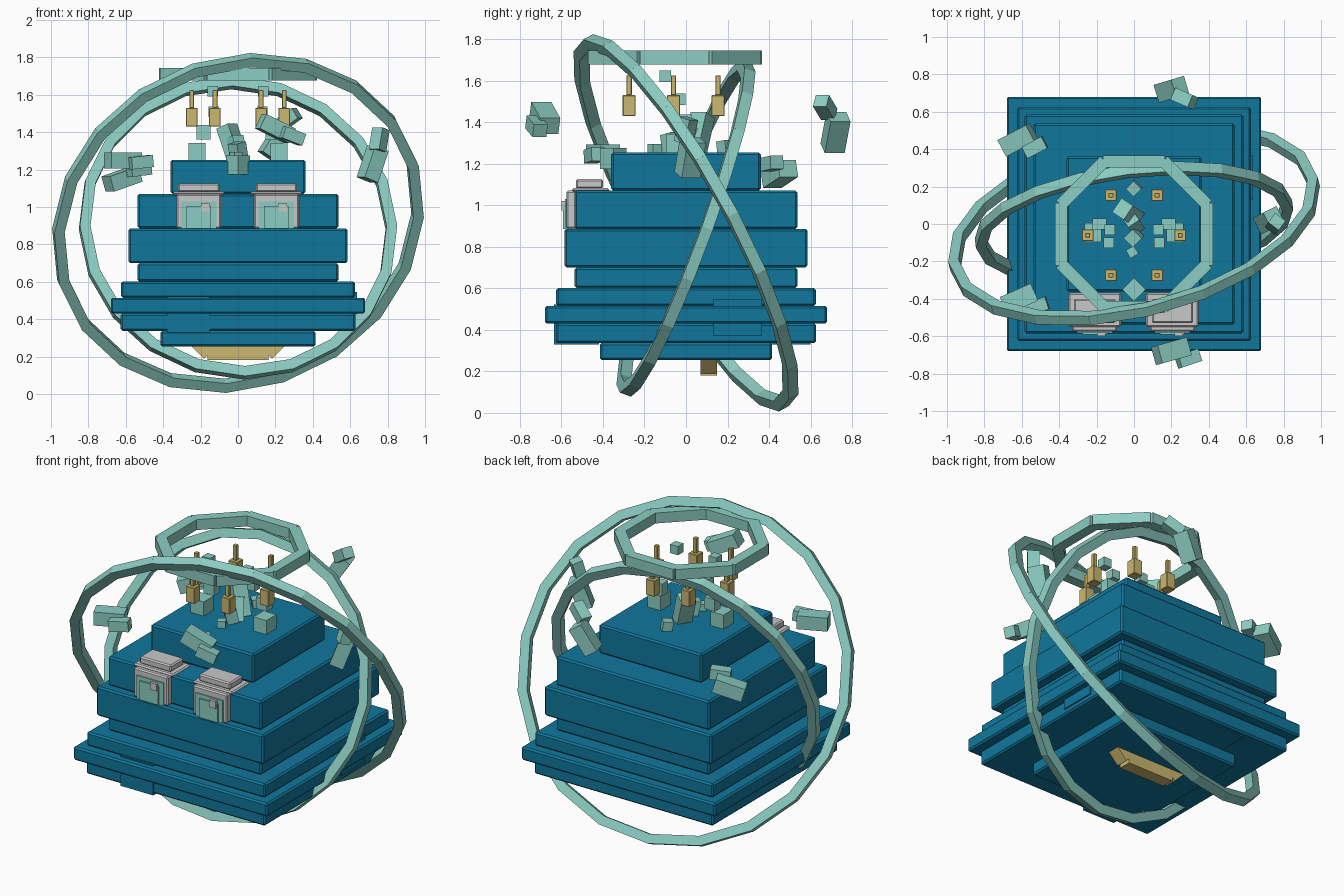
import bpy, bmesh, math
from mathutils import Vector, Matrix

old = bpy.data.objects.get("Cube")
if old:
    bpy.data.objects.remove(old)


def material(name, rgb):
    m = bpy.data.materials.new(name)
    m.use_nodes = True
    m.diffuse_color = (*rgb, 1)
    m.node_tree.nodes["Principled BSDF"].inputs["Base Color"].default_value = (*rgb, 1)
    return m


BLUE = material("deep blue", (0.005, 0.185, 0.335))
TEAL = material("pale teal", (0.26, 0.61, 0.54))
GOLD = material("brass", (0.60, 0.48, 0.16))
GREY = material("light grey", (0.58, 0.58, 0.58))


def build(name, matrices, mat, bevel=0.0):
    """One object made of unit cubes, each placed by a matrix."""
    bm = bmesh.new()
    for mx in matrices:
        bmesh.ops.create_cube(bm, size=1, matrix=mx)
    me = bpy.data.meshes.new(name)
    bm.to_mesh(me)
    bm.free()
    me.materials.append(mat)
    ob = bpy.data.objects.new(name, me)
    bpy.context.collection.objects.link(ob)
    if bevel:
        mod = ob.modifiers.new("bevel", "BEVEL")
        mod.width = bevel
        mod.segments = 1
    return ob


def span(x0, x1, y0, y1, z0, z1):
    return (Matrix.Translation(((x0 + x1) / 2, (y0 + y1) / 2, (z0 + z1) / 2))
            @ Matrix.Diagonal((x1 - x0, y1 - y0, z1 - z0, 1)))


def aimed(centre, axis, size):
    """A box whose long side follows the given axis."""
    rot = Vector(axis).to_track_quat("X", "Z").to_matrix().to_4x4()
    return Matrix.Translation(centre) @ rot @ Matrix.Diagonal((*size, 1))


def ring(name, centre, side, top, count, width, half_step, mat, only=None):
    """Straight bars set round a circle spanned by two radius vectors."""
    u, r = Vector(side).normalized(), Vector(side).length
    v = Vector(top) - u * Vector(top).dot(u)
    v.normalize()
    n = u.cross(v)
    step = 2 * math.pi / count
    length = 2 * r * math.sin(step / 2) * 1.035
    bars = []
    for i in only or range(count):
        a = (i + half_step) * step
        out = u * math.cos(a) + v * math.sin(a)
        tangent = n.cross(out)
        rot = Matrix((tangent, out, n)).transposed().to_4x4()
        pos = Vector(centre) + out * r * math.cos(step / 2)
        bars.append(Matrix.Translation(pos) @ rot @ Matrix.Diagonal((length, width, width, 1)))
    return build(name, bars, mat)


# Stepped body
tiers = [(0.415, 0.255, 0.337), (0.627, 0.337, 0.43), (0.68, 0.43, 0.515),
         (0.625, 0.515, 0.602), (0.537, 0.602, 0.70), (0.585, 0.70, 0.886),
         (0.537, 0.886, 1.07), (0.36, 1.07, 1.253)]
for i, (h, z0, z1) in enumerate(tiers):
    build(f"tier_{i + 1}", [span(-h, h, -h, h, z0, z1)], BLUE, 0.01)

# Blocks set into the lower tiers
build("front_inset_block", [span(-0.38, -0.15, -0.635, -0.42, 0.33, 0.522)], BLUE)
build("side_inset_block", [span(0.42, 0.635, 0.13, 0.365, 0.37, 0.545)], BLUE)
build("back_inset_block", [span(-0.32, -0.09, 0.4, 0.6, 0.33, 0.5)], BLUE)

# Keel: the lowest bars of a sunken ring
ring("keel", (0, 0.11, 0.60), (0.41, 0, 0), (0, 0, 0.41), 8, 0.08, 0.5, GOLD, only=[4.5, 5.5, 6.5])

# Orbiting rings and the crown
ring("large_ring", (0, 0, 0.915), (0.96, 0.22, 0.04), (0.075, -0.45, 0.86), 20, 0.056, 0.5, TEAL)
ring("small_ring", (0, 0, 0.89), (0.82, 0.1, 0), (-0.03, 0.28, 0.77), 20, 0.056, 0.5, TEAL)
ring("crown_ring", (0, -0.055, 1.711), (0.421, 0, 0), (0, 0.421, 0), 8, 0.066, 0, TEAL)

# Hanging lanterns in a hexagon
for i in range(6):
    a = i * math.pi / 3
    x, y = 0.247 * math.cos(a), -0.06 + 0.247 * math.sin(a)
    build(f"lantern_{i + 1}", [span(x - 0.031, x + 0.031, y - 0.031, y + 0.031, 1.43, 1.53),
                               span(x - 0.013, x + 0.013, y - 0.013, y + 0.013, 1.53, 1.625)],
          GOLD, 0.003)

# Front consoles
for side, x in (("right", -0.21), ("left", 0.205)):
    build(f"{side}_console_case", [
        span(x - 0.12, x + 0.12, -0.575, -0.5, 0.886, 1.07),
        span(x - 0.14, x + 0.14, -0.55, -0.37, 1.065, 1.082),
        span(x - 0.11, x + 0.11, -0.53, -0.4, 1.08, 1.125)], GREY, 0.008)
    build(f"{side}_console_panel", [
        span(x - 0.095, x + 0.095, -0.582, -0.55, 0.886, 1.03),
        span(x - 0.065, x + 0.065, -0.592, -0.55, 0.886, 1.005)], TEAL)
    build(f"{side}_console_button", [span(x + 0.012, x + 0.058, -0.6, -0.57, 0.975, 1.02)], GREY)

# Floating debris: a large and a small block in each group
debris = [
    ((-0.615, -0.40, 1.25), (0.9, 0.4, 0), (-0.52, -0.44, 1.24), (0.9, 0.3, 0.1)),
    ((-0.62, 0.45, 1.15), (0.85, 0.45, 0.3), (-0.53, 0.41, 1.20), (0.85, 0.45, 0.1)),
    ((0.20, -0.68, 1.42), (0.9, 0.25, -0.45), (0.29, -0.72, 1.38), (0.9, 0.3, -0.35)),
    ((0.20, 0.72, 1.35), (0.5, 0.15, 0.8), (0.27, 0.67, 1.47), (0.7, -0.3, 0.5)),
    ((0.72, 0.02, 1.23), (0.3, 0.15, 0.9), (0.755, 0.0, 1.36), (0.15, 0.2, 0.9))]
for i, (p, axis, q, axis2) in enumerate(debris):
    build(f"debris_{i + 1}", [aimed(p, axis, (0.18, 0.1, 0.085)),
                              aimed(q, axis2, (0.12, 0.07, 0.065))], TEAL)

# Tilted shards at the centre of the roof
build("centre_shards", [
    aimed((-0.03, 0.06, 1.34), (0.3, -0.2, -0.9), (0.2, 0.09, 0.08)),
    aimed((0.0, 0.0, 1.30), (-0.2, 0.3, 0.9), (0.16, 0.07, 0.06)),
    aimed((0.0, -0.07, 1.30), (1, 1, 0.3), (0.07, 0.07, 0.09)),
    aimed((-0.01, -0.15, 1.27), (1, 0.6, 0), (0.05, 0.05, 0.05)),
    aimed((0.0, 0.19, 1.28), (1, 1, 0.2), (0.06, 0.06, 0.06)),
    aimed((0.0, -0.35, 1.225), (1, 1, 0), (0.09, 0.09, 0.1))], TEAL)

# Roof posts and small floating cubes on both sides
for side, s in (("right", -1), ("left", 1)):
    build(f"{side}_post", [aimed((s * 0.22, -0.045, 1.295), (1, 0, 0), (0.09, 0.1, 0.095))], TEAL)
    build(f"{side}_cubes", [
        aimed((s * 0.185, 0.0, 1.40), (1, 0, 0), (0.075, 0.06, 0.075)),
        aimed((s * 0.13, -0.03, 1.51), (1, 0, 0), (0.055, 0.055, 0.055)),
        aimed((s * 0.135, -0.10, 1.62), (1, 0, 0), (0.055, 0.055, 0.055))], TEAL)
